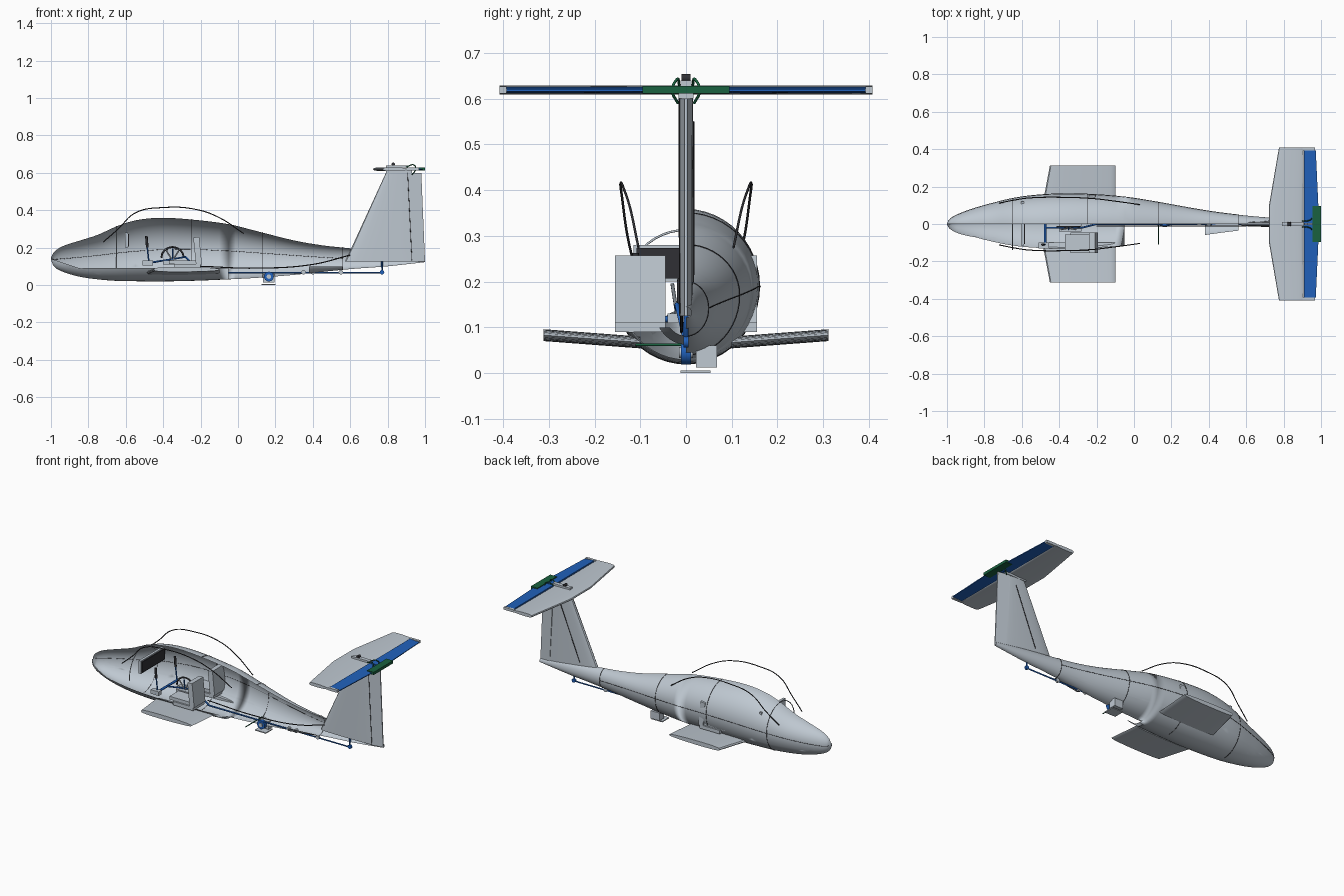
import bpy, bmesh, math
from mathutils import Vector

if "Cube" in bpy.data.objects:
    bpy.data.objects.remove(bpy.data.objects["Cube"])


def material(name, r, g, b):
    m = bpy.data.materials.new(name)
    m.use_nodes = True
    m.diffuse_color = (r, g, b, 1)
    m.node_tree.nodes["Principled BSDF"].inputs["Base Color"].default_value = (r, g, b, 1)
    return m


GRAY = material("pale_gray", 0.52, 0.58, 0.64)
BLUE = material("blue", 0.015, 0.12, 0.5)
GREEN = material("dark_green", 0.01, 0.12, 0.05)
DARK = material("charcoal", 0.03, 0.03, 0.035)


def finish(name, bm, mat, smooth=False):
    mesh = bpy.data.meshes.new(name)
    bm.to_mesh(mesh)
    bm.free()
    mesh.materials.append(mat)
    ob = bpy.data.objects.new(name, mesh)
    bpy.context.collection.objects.link(ob)
    if smooth:
        bpy.ops.object.select_all(action='DESELECT')
        ob.select_set(True)
        bpy.context.view_layer.objects.active = ob
        bpy.ops.object.shade_smooth_by_angle(angle=math.radians(35))
    return ob


def box(name, lo, hi, mat, tilt=0):
    bm = bmesh.new()
    bmesh.ops.create_cube(bm, size=1)
    bmesh.ops.scale(bm, vec=[b - a for a, b in zip(lo, hi)], verts=bm.verts)
    ob = finish(name, bm, mat)
    ob.location = [(a + b) / 2 for a, b in zip(lo, hi)]
    ob.rotation_euler.y = tilt
    return ob


def tube(name, points, radius, mat, curved=False):
    cu = bpy.data.curves.new(name, 'CURVE')
    cu.dimensions = '3D'
    cu.bevel_depth = radius
    cu.bevel_resolution = 2
    cu.resolution_u = 8
    cu.use_fill_caps = True
    sp = cu.splines.new('BEZIER')
    sp.bezier_points.add(len(points) - 1)
    for bp, p in zip(sp.bezier_points, points):
        bp.co = p
        bp.handle_left_type = bp.handle_right_type = 'AUTO' if curved else 'VECTOR'
    cu.materials.append(mat)
    ob = bpy.data.objects.new(name, cu)
    bpy.context.collection.objects.link(ob)
    return ob


def cylinder(name, center, radius, width, mat):
    bm = bmesh.new()
    bmesh.ops.create_cone(bm, cap_ends=True, segments=24, radius1=radius, radius2=radius, depth=width)
    ob = finish(name, bm, mat, True)
    ob.location = center
    ob.rotation_euler.x = math.pi / 2
    return ob


def loft(name, rings, mat, smooth=True):
    bm = bmesh.new()
    rows = [[bm.verts.new(p) for p in ring] for ring in rings]
    for a, b in zip(rows, rows[1:]):
        for i in range(len(a)):
            j = (i + 1) % len(a)
            bm.faces.new((a[i], a[j], b[j], b[i]))
    bm.faces.new(rows[0])
    bm.faces.new(rows[-1])
    bmesh.ops.recalc_face_normals(bm, faces=bm.faces)
    return finish(name, bm, mat, smooth)


# Fuselage stations: x, top z, bottom z, seam z, half width
STATIONS = [(-1, .145, .135, .14, .004), (-.985, .175, .1, .138, .026), (-.94, .206, .072, .14, .052),
            (-.85, .236, .045, .148, .085), (-.75, .268, .03, .158, .113), (-.65, .313, .022, .17, .137),
            (-.55, .345, .02, .18, .152), (-.42, .359, .019, .188, .161), (-.25, .35, .022, .19, .16),
            (-.05, .325, .03, .182, .145), (.1, .288, .038, .172, .122), (.3, .238, .054, .158, .086),
            (.45, .212, .07, .148, .062), (.6, .196, .085, .14, .045), (.8, .175, .1, .133, .028),
            (1, .145, .122, .13, .012)]


def section(x):
    i = max(k for k in range(len(STATIONS) - 1) if STATIONS[k][0] <= x + 1e-6)
    p1, p2 = STATIONS[i], STATIONS[i + 1]
    t = (x - p1[0]) / (p2[0] - p1[0])
    p0, p3 = STATIONS[max(i - 1, 0)], STATIONS[min(i + 2, len(STATIONS) - 1)]

    def slope(a, b, k):
        return (b[k] - a[k]) / (b[0] - a[0]) * (p2[0] - p1[0])
    return [(2*t**3 - 3*t*t + 1) * p1[k] + (t**3 - 2*t*t + t) * slope(p0, p2, k)
            + (3*t*t - 2*t**3) * p2[k] + (t**3 - t*t) * slope(p1, p3, k) for k in range(1, 5)]


def ring(x, n=48, grow=0):
    top, low, mid, wide = section(x)
    pts = []
    for i in range(n):
        c, s = math.cos(2 * math.pi * i / n), math.sin(2 * math.pi * i / n)
        pts.append((x, (wide + grow) * c, mid + ((top - mid) if s > 0 else (mid - low)) * s + grow * s))
    return pts


# Fuselage shell, cut open along one side above the belly pan
xs = []
for a, b in zip(STATIONS, STATIONS[1:]):
    xs += [a[0] + (b[0] - a[0]) * k / 4 for k in range(4)]
shell = loft("fuselage_shell", [ring(x) for x in xs + [1]], GRAY)
bm = bmesh.new()
bm.from_mesh(shell.data)
PAN = Vector((-.85, 0, .09))
for co, no in ((PAN, (0, 0, 1)), (PAN, (1, 0, 3)), ((0, 0, .1), (0, 0, 1)), ((-.05, 0, 0), (1, 0, 0)),
               ((.38, 0, 0), (1, 0, 0)), ((.56, 0, 0), (1, 0, 0))):
    bmesh.ops.bisect_plane(bm, geom=bm.verts[:] + bm.edges[:] + bm.faces[:], plane_co=co, plane_no=no)


def kept(p):
    if p.y > 0:
        return True
    if p.x < -.05:
        return p.z < max(.09, .09 - (p.x + .85) / 3)
    return .38 < p.x < .56 and p.z < .1


bmesh.ops.delete(bm, geom=[f for f in bm.faces if not kept(f.calc_center_median())], context='FACES')
bm.to_mesh(shell.data)
bm.free()

# Panel joint lines and the open canopy frame
for n, x in enumerate((-.65, -.25, .13, .56)):
    pts = [p for p in ring(x, 48, .0005) if p[1] >= -1e-4]
    pts.sort(key=lambda p: p[2])
    tube(f"joint_line_{n}", pts, .0013, DARK)
rim = [p for p in ring(-.65) if p[1] < 1e-4 and p[2] > .15]
tube("canopy_frame", sorted(rim, key=lambda p: p[2]), .0025, GRAY)
seam = [(x, section(x)[3] + .0005, section(x)[2]) for x in xs[2:-8]]
tube("side_seam", seam, .0012, DARK)

# Bent rails above the canopy
RAIL = [(-.72, .112, .23), (-.64, .128, .3), (-.55, .14, .385), (-.4, .143, .414),
        (-.22, .136, .403), (-.1, .122, .36), (.03, .104, .275)]
for side, label in ((1, "left"), (-1, "right")):
    tube(label + "_canopy_rail", [(x, y * side, z) for x, y, z in RAIL], .0028, DARK, True)


def foil(front, back, thick):
    """Closed airfoil outline as (chord position, height)."""
    n = 12
    half = [(front + (back - front) * (1 - math.cos(math.pi * i / n)) / 2, i / n) for i in range(n + 1)]
    bulge = [(x, thick / 2 * math.sin(math.pi * t ** .8) ** .7 if 0 < t < 1 else 0) for x, t in half]
    return bulge + [(x, -h) for x, h in bulge[-2:0:-1]]


# Stub wings
for side, label in ((1, "left"), (-1, "right")):
    loft(label + "_wing", [[(x, side * y, z + h) for x, h in foil(f, -.1, .026)]
                           for f, y, z in ((-.49, .1, .067), (-.45, .312, .083))], GRAY)

# Fin and rudder
loft("fin", [[(x, h, z) for x, h in foil(f, b, t)]
             for f, b, t, z in ((.57, .97, .03, .125), (.605, .965, .03, .195), (.8, .91, .03, .62))], GRAY)
loft("rudder", [[(b, -w, z), (b, w, z), (e, .003, z), (e, -.003, z)]
                for b, e, w, z in ((.93, 1, .012, .125), (.905, .98, .014, .6))], GRAY, False)
tube("rudder_hinge_line", [(.93, -.014, .13), (.907, -.015, .6)], .0015, DARK)
tube("fin_cable", [(.72, .016, .2), (.86, .017, .55)], .002, DARK)

# Tailplane, elevators and trim tab
loft("tailplane", [[(x, y, .619 + h) for x, h in foil(f, .905, .02)]
                   for f, y in ((.775, -.408), (.722, -.1), (.722, .1), (.775, .408))], GRAY)
for side, label in ((1, "left"), (-1, "right")):
    loft(label + "_elevator", [[(.908, side * y, .612), (.908, side * y, .626), (e, side * y, .621), (e, side * y, .616)]
                               for e, y in ((.99, .004), (.972, .392))], BLUE, False)
    box(label + "_elevator_tip", (.9, side * .4 - .008, .611), (.968, side * .4 + .008, .627), GRAY)
    tube(label + "_trim_link", [(.93, side * .018, .59), (.95, side * .03, .62),
                                (.94, side * .02, .642), (.9, side * .015, .63)], .003, GREEN, True)
box("trim_tab", (.955, -.095, .611), (1, .095, .628), GREEN)
box("tail_mount", (.79, -.012, .628), (.91, .012, .64), GRAY)
cylinder("tail_pivot", (.83, 0, .645), .009, .02, DARK)
box("fin_cap", (.79, -.016, .6), (.93, .016, .613), GRAY)

# Seats
for side, label in ((1, "left"), (-1, "right")):
    y = side * .1
    box(label + "_seat_base", (-.37, y - .045, .112), (-.21, y + .045, .132), GRAY)
    box(label + "_seat_back", (-.232, y - .055, .108), (-.2, y + .055, .256), GRAY, -.1)
    box(label + "_seat_rail", (-.34, y - .055, .09), (-.2, y + .055, .112), GRAY)

# Instrument panel
box("panel_frame", (-.603, -.115, .2), (-.588, .12, .28), GRAY)
box("panel_face", (-.588, -.108, .207), (-.582, .113, .273), DARK)

# Sticks, pedals and levers
box("control_base", (-.51, -.13, .105), (-.455, -.1, .13), GRAY)
tube("control_crossbar", [(-.475, -.13, .118), (-.475, .1, .118)], .007, BLUE)
for y in (-.11, .08):
    tube("control_stick", [(-.475, y, .11), (-.485, y, .2)], .004, BLUE)
    tube("stick_grip", [(-.485, y, .2), (-.49, y, .262)], .007, DARK)
box("lever_base", (-.4, -.04, .11), (-.28, .01, .13), GRAY)
arc = [(-.35 + .06 * math.cos(a), -.015, .145 + .058 * math.sin(a))
       for a in (math.pi * k / 8 for k in range(9))]
tube("lever_quadrant", arc, .005, DARK)
for n, x in enumerate((-.39, -.35, -.31)):
    tube(f"lever_{n}", [(-.35, -.02, .13), (x, -.03, .195)], .004, BLUE if n % 2 else GRAY)
tube("link_rod", [(-.475, -.02, .118), (-.28, -.02, .15), (-.2, 0, .065)], .005, BLUE)

# Push rod, supports and control cable
tube("push_rod", [(-.2, 0, .065), (.77, 0, .065), (.77, 0, .13)], .005, BLUE)
for x in (.35, .4, .55, .77):
    cylinder("rod_guide", (x, 0, .068), .012, .012, GRAY if x < .7 else BLUE)
tube("control_cable", [(-.2, -.01, .1), (.1, -.01, .09), (.4, -.01, .11), (.6, -.01, .16)], .003, DARK, True)

# Main wheel unit with fairing and skid plate
cylinder("wheel", (.165, 0, .045), .026, .022, BLUE)
cylinder("wheel_hub", (.165, 0, .045), .012, .03, GRAY)
box("wheel_fairing", (.135, .022, .012), (.195, .068, .06), GRAY)
box("skid_plate", (.125, -.012, 0), (.2, .054, .006), GRAY)
tube("axle_strut", [(.13, -.11, .062), (.13, .05, .062)], .003, GREEN)
